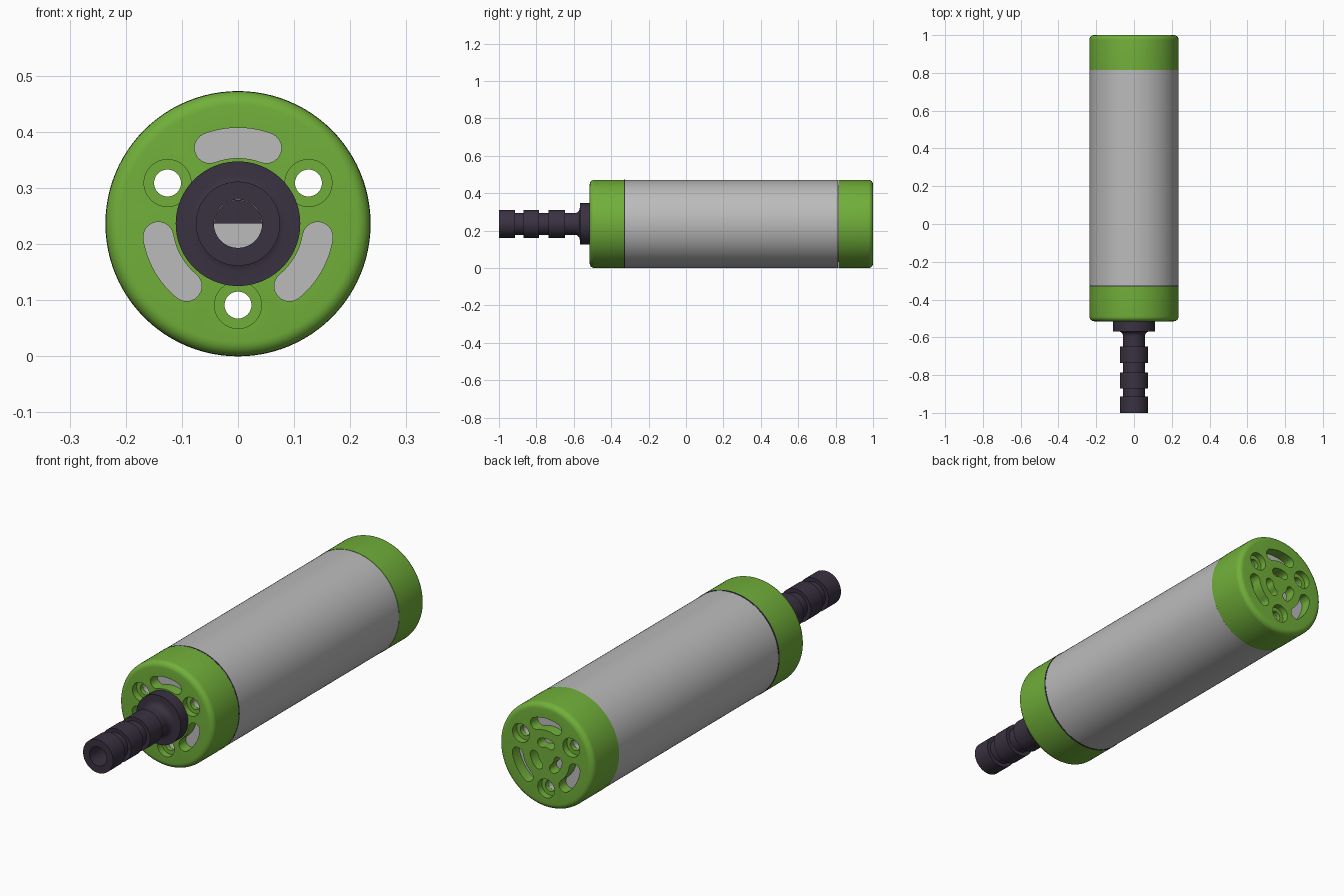
import bpy, bmesh, math
from mathutils import Vector

if "Cube" in bpy.data.objects:
    bpy.data.objects.remove(bpy.data.objects["Cube"])

R = 0.236            # outer radius, also the height of the long axis
FRONT, BACK = -0.515, 1.0
JOINT_F, JOINT_B = -0.33, 0.815
PLATE = 0.05         # thickness of the perforated cap ends
SEGS = 96


def material(name, rgb):
    m = bpy.data.materials.new(name)
    m.use_nodes = True
    m.diffuse_color = (*rgb, 1)
    bsdf = m.node_tree.nodes["Principled BSDF"]
    bsdf.inputs["Base Color"].default_value = (*rgb, 1)
    bsdf.inputs["Roughness"].default_value = 0.6
    return m


green = material("leaf green", (0.165, 0.43, 0.042))
grey = material("light grey", (0.50, 0.50, 0.50))
dark = material("dark plum", (0.042, 0.031, 0.053))


def finish(bm, name, mat):
    """Lift the mesh onto the axis height and make an object from it."""
    bmesh.ops.recalc_face_normals(bm, faces=bm.faces)
    bmesh.ops.translate(bm, verts=bm.verts, vec=(0, 0, R))
    me = bpy.data.meshes.new(name)
    bm.to_mesh(me)
    bm.free()
    ob = bpy.data.objects.new(name, me)
    bpy.context.collection.objects.link(ob)
    if mat:
        me.materials.append(mat)
    return ob


def lathe(name, profile, mat, closed=False):
    """Spin (radius, y) points around the y axis."""
    bm = bmesh.new()
    vs = [bm.verts.new((r, y, 0)) for r, y in profile]
    pairs = list(zip(vs, vs[1:])) + ([(vs[-1], vs[0])] if closed else [])
    es = [bm.edges.new(p) for p in pairs]
    bmesh.ops.spin(bm, geom=vs + es, cent=(0, 0, 0), axis=(0, 1, 0),
                   angle=math.tau, steps=SEGS)
    bmesh.ops.remove_doubles(bm, verts=bm.verts, dist=1e-5)
    return finish(bm, name, mat)


def prisms(name, outlines, y0, y1, mat=None):
    """Extrude closed (x, z) outlines along y into one object."""
    bm = bmesh.new()
    for pts in outlines:
        f = bm.faces.new([bm.verts.new((x, y0, z)) for x, z in pts])
        ext = bmesh.ops.extrude_face_region(bm, geom=[f], use_keep_orig=True)
        moved = [v for v in ext["geom"] if isinstance(v, bmesh.types.BMVert)]
        bmesh.ops.translate(bm, verts=moved, vec=(0, y1 - y0, 0))
    return finish(bm, name, mat)


def arc(cx, cz, r, a0, a1, n):
    return [(cx + r * math.cos(a0 + (a1 - a0) * i / n),
             cz + r * math.sin(a0 + (a1 - a0) * i / n)) for i in range(n + 1)]


def circle(deg, dist, r):
    a = math.radians(deg)
    return arc(dist * math.cos(a), dist * math.sin(a), r, 0, math.tau, 32)[:-1]


def kidney(deg, dist, r, half_deg):
    """Curved slot with round ends."""
    a, h = math.radians(deg), math.radians(half_deg)
    lo, hi = a - h, a + h
    pts = arc(0, 0, dist + r, lo, hi, 12)
    pts += arc(dist * math.cos(hi), dist * math.sin(hi), r, hi, hi + math.pi, 10)[1:]
    pts += arc(0, 0, dist - r, hi, lo, 12)[1:]
    pts += arc(dist * math.cos(lo), dist * math.sin(lo), r,
               lo + math.pi, lo + math.tau, 10)[1:-1]
    return pts


def cut(ob, *cutters):
    bpy.context.view_layer.objects.active = ob
    for c in cutters:
        mod = ob.modifiers.new("cut", 'BOOLEAN')
        mod.operation, mod.solver, mod.object = 'DIFFERENCE', 'EXACT', c
        bpy.ops.object.modifier_apply(modifier=mod.name)


def cap_profile(y_face, y_joint, inner):
    """Cup with a rounded rim; inner is the radius of the central opening."""
    s = 1 if y_joint > y_face else -1
    f = 0.025
    rim = [(R - f + f * math.sin(t), y_face + s * f * (1 - math.cos(t)))
           for t in (math.pi / 2 * i / 6 for i in range(7))]
    return ([(inner, y_face)] + rim +
            [(R, y_joint), (0.206, y_joint), (0.206, y_face + s * PLATE),
             (inner, y_face + s * PLATE)])


# Main parts
body = lathe("body", [
    (0, FRONT + PLATE + 0.001), (0.205, FRONT + PLATE + 0.001),
    (0.205, JOINT_F + 0.001), (R - 0.001, JOINT_F + 0.001),
    (R - 0.001, JOINT_B - 0.001), (0.205, JOINT_B - 0.001),
    (0.205, BACK - PLATE - 0.001), (0, BACK - PLATE - 0.001)], grey)
front_cap = lathe("front_cap", cap_profile(FRONT, JOINT_F, 0.06), green, closed=True)
back_cap = lathe("back_cap", cap_profile(BACK, JOINT_B, 0), green)

# Thin seal at the front joint
lathe("front_seal", [(0.22, JOINT_F - 0.002), (R + 0.0004, JOINT_F - 0.002),
                     (R + 0.0004, JOINT_F + 0.005), (0.22, JOINT_F + 0.005)],
      dark, closed=True)

# Hose coupling: three ribs, a flared neck and a flange around a bore
ribs = []
for y0, y1 in ((-1.0, -0.913), (-0.87, -0.785), (-0.735, -0.648)):
    ribs += [(0.058, y0), (0.075, y0), (0.075, y1), (0.058, y1)]
neck = [(0.058 + 0.027 * (1 - math.cos(t)), -0.595 + 0.027 * math.sin(t))
        for t in (math.pi / 2 * i / 5 for i in range(6))]
coupling = lathe("hose_coupling", [(0.043, -1.0)] + ribs[1:] + neck + [
    (0.111, -0.568), (0.111, FRONT), (0.059, FRONT),
    (0.059, FRONT + PLATE), (0.043, FRONT + PLATE)], dark, closed=True)

# Half plate closing the upper part of the bore
prisms("bore_plate", [arc(0, 0, 0.0425, 0, math.pi, 24)],
       FRONT + PLATE - 0.007, FRONT + PLATE, dark)

# Cutters for screw holes, counterbores and vents
SCREWS, VENTS = (30, 150, 270), (90, 210, 330)
holes = prisms("hole_cutter", [circle(a, 0.145, 0.024) for a in SCREWS], -0.6, 1.1)
bores = [prisms("counterbore_cutter", [circle(a, 0.145, 0.042) for a in SCREWS], *ys)
         for ys in ((FRONT - 0.05, FRONT + 0.03), (BACK - 0.03, BACK + 0.05))]
vents = [prisms("vent_cutter", [kidney(a, 0.144, 0.027, 20.5) for a in VENTS], *ys)
         for ys in ((FRONT - 0.05, FRONT + 0.08), (BACK - 0.08, BACK + 0.05))]
inner_vents = prisms("inner_vent_cutter", [kidney(a, 0.06, 0.02, 22) for a in VENTS],
                     BACK - 0.08, BACK + 0.05)

cut(body, holes)
cut(front_cap, holes, bores[0], vents[0])
cut(back_cap, holes, bores[1], vents[1], inner_vents)
for c in [holes, inner_vents] + bores + vents:
    bpy.data.objects.remove(c)

# Smooth round walls, sharp edges
bpy.ops.object.select_all(action='DESELECT')
for ob in (body, front_cap, back_cap, coupling, bpy.data.objects["front_seal"]):
    ob.select_set(True)
    bpy.context.view_layer.objects.active = ob
bpy.ops.object.shade_smooth_by_angle(angle=math.radians(30))
